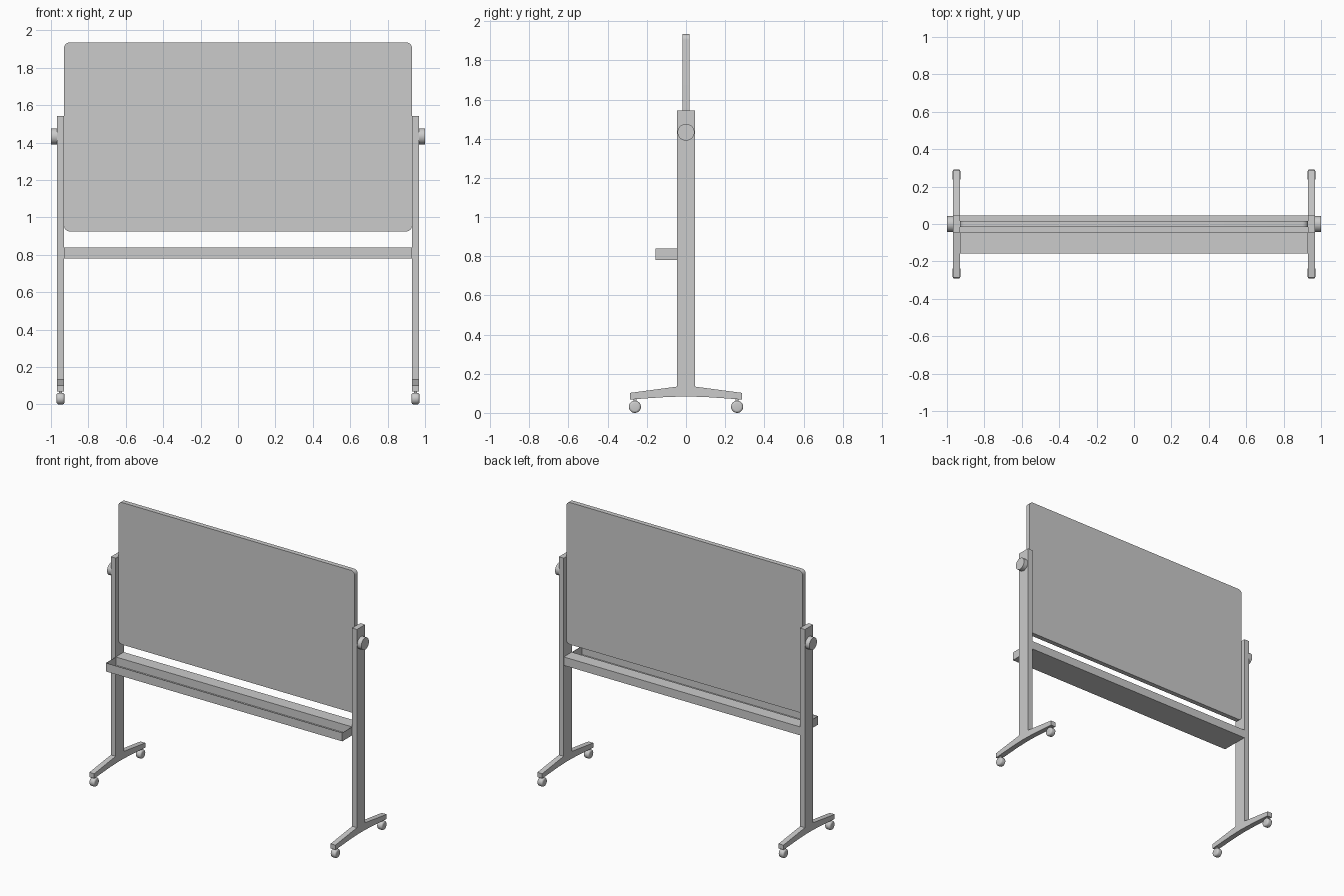
import bpy, bmesh, math
from mathutils import Matrix

if "Cube" in bpy.data.objects:
    bpy.data.objects.remove(bpy.data.objects["Cube"])


def finish(bm, name, smooth=False):
    bmesh.ops.recalc_face_normals(bm, faces=bm.faces[:])
    me = bpy.data.meshes.new(name)
    bm.to_mesh(me)
    bm.free()
    ob = bpy.data.objects.new(name, me)
    bpy.context.collection.objects.link(ob)
    if smooth:
        bpy.ops.object.select_all(action='DESELECT')
        ob.select_set(True)
        bpy.context.view_layer.objects.active = ob
        bpy.ops.object.shade_smooth_by_angle(angle=math.radians(35))
    return ob


def box_mesh(x0, x1, y0, y1, z0, z1):
    bm = bmesh.new()
    bmesh.ops.create_cube(bm, size=1)
    for v in bm.verts:
        v.co = ((x0 + x1) / 2 + v.co.x * (x1 - x0),
                (y0 + y1) / 2 + v.co.y * (y1 - y0),
                (z0 + z1) / 2 + v.co.z * (z1 - z0))
    return bm


def disc(name, center, radius, width, bevel=0.0):
    # round part with its axle along x
    bm = bmesh.new()
    bmesh.ops.create_cone(bm, cap_ends=True, segments=32, radius1=radius,
                          radius2=radius, depth=width,
                          matrix=Matrix.Translation(center) @ Matrix.Rotation(math.pi / 2, 4, 'Y'))
    if bevel:
        rims = [e for e in bm.edges if any(len(f.verts) > 4 for f in e.link_faces)]
        bmesh.ops.bevel(bm, geom=rims, offset=bevel, segments=4, profile=0.5, affect='EDGES')
    return finish(bm, name, True)


# writing board with rounded corners
bm = box_mesh(-0.93, 0.93, -0.017, 0.017, 0.925, 1.935)
corners = [e for e in bm.edges if abs(e.verts[0].co.y - e.verts[1].co.y) > 0.01]
bmesh.ops.bevel(bm, geom=corners, offset=0.03, segments=6, profile=0.5, affect='EDGES')
finish(bm, "board", True)

# cross rail between the posts
finish(box_mesh(-0.93, 0.93, -0.045, 0.045, 0.78, 0.84), "cross_rail")

# open pen tray in front of the rail
bm = box_mesh(-0.93, 0.93, -0.157, -0.045, 0.78, 0.84)
bm.normal_update()
bmesh.ops.delete(bm, geom=[f for f in bm.faces if f.normal.z > 0.5 or f.normal.y > 0.5],
                 context='FACES')
tray = bpy.data.meshes.new("pen_tray")
bm.to_mesh(tray)
bm.free()
tray = bpy.data.objects.new("pen_tray", tray)
bpy.context.collection.objects.link(tray)
sol = tray.modifiers.new("thickness", 'SOLIDIFY')
sol.thickness = 0.003
sol.offset = -1

# half of the foot outline (y, z), mirrored front to back
half = [(0.046, 0.134), (0.287, 0.102), (0.287, 0.068), (0.19, 0.075), (0.10, 0.081), (0.0, 0.084)]
outline = half + [(-y, z) for y, z in reversed(half[:-1])]

for side, s in (("left", -1), ("right", 1)):
    # post
    xa, xb = sorted((s * 0.93, s * 0.968))
    finish(box_mesh(xa, xb, -0.046, 0.046, 0.13, 1.543), side + "_post")

    # spreading foot
    bm = bmesh.new()
    face = bm.faces.new([bm.verts.new((xa, y, z)) for y, z in outline])
    ext = bmesh.ops.extrude_face_region(bm, geom=[face], use_keep_orig=True)
    bmesh.ops.translate(bm, vec=(xb - xa, 0, 0),
                        verts=[g for g in ext["geom"] if isinstance(g, bmesh.types.BMVert)])
    finish(bm, side + "_foot")

    # tilt knob
    disc(side + "_knob", (s * 0.984, 0, 1.433), 0.043, 0.032)

    # casters
    for end, d in (("front", -1), ("back", 1)):
        disc(f"{side}_{end}_wheel", (s * 0.949, d * 0.261, 0.031), 0.031, 0.042, 0.012)
        finish(box_mesh(s * 0.949 - 0.008, s * 0.949 + 0.008, d * 0.261 - 0.008,
                        d * 0.261 + 0.008, 0.05, 0.075), f"{side}_{end}_wheel_stem")
